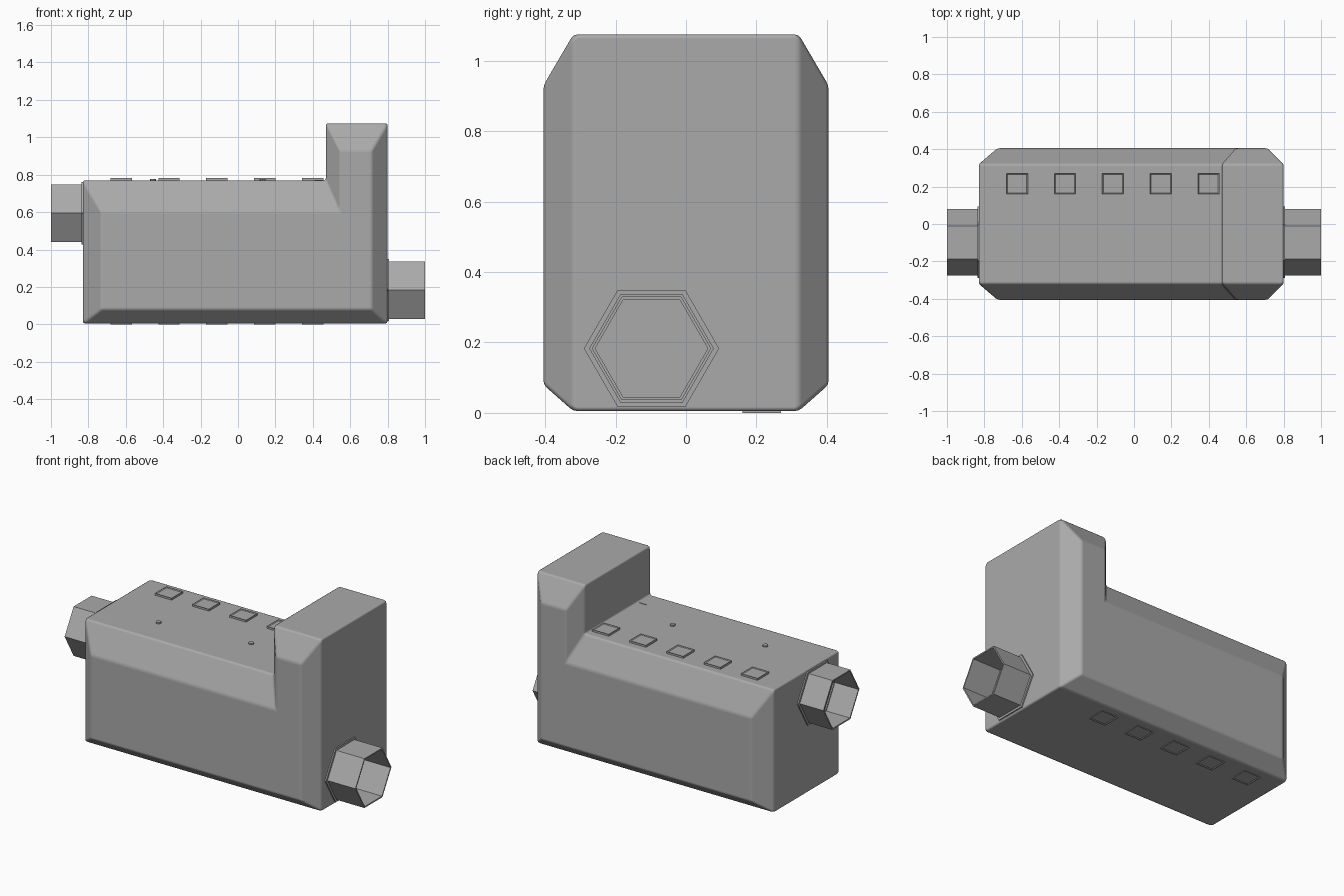
import bpy, bmesh, math
from mathutils import Matrix, Vector

cube = bpy.data.objects.get("Cube")
if cube:
    bpy.data.objects.remove(cube, do_unlink=True)

grey = bpy.data.materials.new("plain grey")
grey.use_nodes = True
colour = (0.4, 0.4, 0.4, 1)
grey.diffuse_color = colour
grey.node_tree.nodes["Principled BSDF"].inputs["Base Color"].default_value = colour


def finish(name, bm, bevel=0.0, angle=20):
    bmesh.ops.recalc_face_normals(bm, faces=bm.faces)
    mesh = bpy.data.meshes.new(name)
    bm.to_mesh(mesh)
    bm.free()
    mesh.materials.append(grey)
    ob = bpy.data.objects.new(name, mesh)
    bpy.context.collection.objects.link(ob)
    if bevel:
        mod = ob.modifiers.new("soft edges", 'BEVEL')
        mod.width, mod.segments = bevel, 2
        mod.limit_method, mod.angle_limit = 'ANGLE', math.radians(20)
        mod.harden_normals = True
    bpy.ops.object.select_all(action='DESELECT')
    ob.select_set(True)
    bpy.context.view_layer.objects.active = ob
    bpy.ops.object.shade_smooth_by_angle(angle=math.radians(angle))
    return ob


def loft(name, sections, caps=True, closed=False, **options):
    """Skin a list of matching rings of points."""
    bm = bmesh.new()
    rings = [[bm.verts.new(p) for p in ring] for ring in sections]
    pairs = list(zip(rings, rings[1:]))
    if closed:
        pairs.append((rings[-1], rings[0]))
    for a, b in pairs:
        for i in range(len(a)):
            j = (i + 1) % len(a)
            bm.faces.new((a[i], a[j], b[j], b[i]))
    if caps:
        bm.faces.new(rings[0])
        bm.faces.new(rings[-1])
    return finish(name, bm, **options)


# L-shaped housing: broad profile in the middle, smaller one on each side face
def ell(y, x0, x1, x2, z0, z1, z2):
    return [(x0, y, z0), (x2, y, z0), (x2, y, z2),
            (x1, y, z2), (x1, y, z1), (x0, y, z1)]


BROAD = (-0.83, 0.47, 0.80, 0.005, 0.77, 1.075)
SMALL = (-0.73, 0.545, 0.715, 0.08, 0.60, 0.93)
loft("housing", [ell(-0.405, *SMALL), ell(-0.32, *BROAD),
                 ell(0.32, *BROAD), ell(0.405, *SMALL)], bevel=0.012)


# Open hexagonal ports, each with a thin collar against the housing
def hexagon(x, z, r):
    return [(x, -0.098 + r * math.cos(math.tau * i / 6),
             z + r * math.sin(math.tau * i / 6)) for i in range(6)]


def hex_tube(name, x0, x1, z, outer, inner):
    loft(name, [hexagon(x0, z, outer), hexagon(x1, z, outer),
                hexagon(x1, z, inner), hexagon(x0, z, inner)],
         caps=False, closed=True)


for side, wall, end, z in (("right_end", -0.83, -1.0, 0.594),
                           ("left_end", 0.80, 1.0, 0.183)):
    out = math.copysign(1, wall)
    hex_tube(side + "_port", wall - out * 0.01, end, z, 0.177, 0.168)
    hex_tube(side + "_collar", wall - out * 0.005, wall + out * 0.008, z, 0.192, 0.16)


# Rows of raised square pads on the top and underside
def pad(name, x, z, up):
    bm = bmesh.new()
    size = Matrix.Diagonal((0.114, 0.11, 0.02, 1))
    bmesh.ops.create_cube(bm, size=1, matrix=Matrix.Translation((x, 0.215, z)) @ size)
    face = [f for f in bm.faces if f.normal.z * up > 0.9]
    bmesh.ops.inset_region(bm, faces=face, thickness=0.008)
    bmesh.ops.translate(bm, verts=face[0].verts, vec=Vector((0, 0, -0.004 * up)))
    finish(name, bm)


for i in range(5):
    x = -0.625 + 0.256 * i
    pad(f"top_pad_{i + 1}", x, 0.772, 1)
    pad(f"bottom_pad_{i + 1}", x, 0.01, -1)

# Two small studs and a slim marker bar on the top
for i, (x, y) in enumerate(((-0.455, -0.13), (0.132, -0.057))):
    bm = bmesh.new()
    bmesh.ops.create_cone(bm, cap_ends=True, segments=8, radius1=0.016, radius2=0.016,
                          depth=0.012, matrix=Matrix.Translation((x, y, 0.772)))
    finish(f"stud_{i + 1}", bm)

bm = bmesh.new()
bmesh.ops.create_cube(bm, size=1, matrix=Matrix.Translation((0.432, -0.196, 0.77))
                      @ Matrix.Diagonal((0.045, 0.006, 0.006, 1)))
finish("marker_bar", bm)
